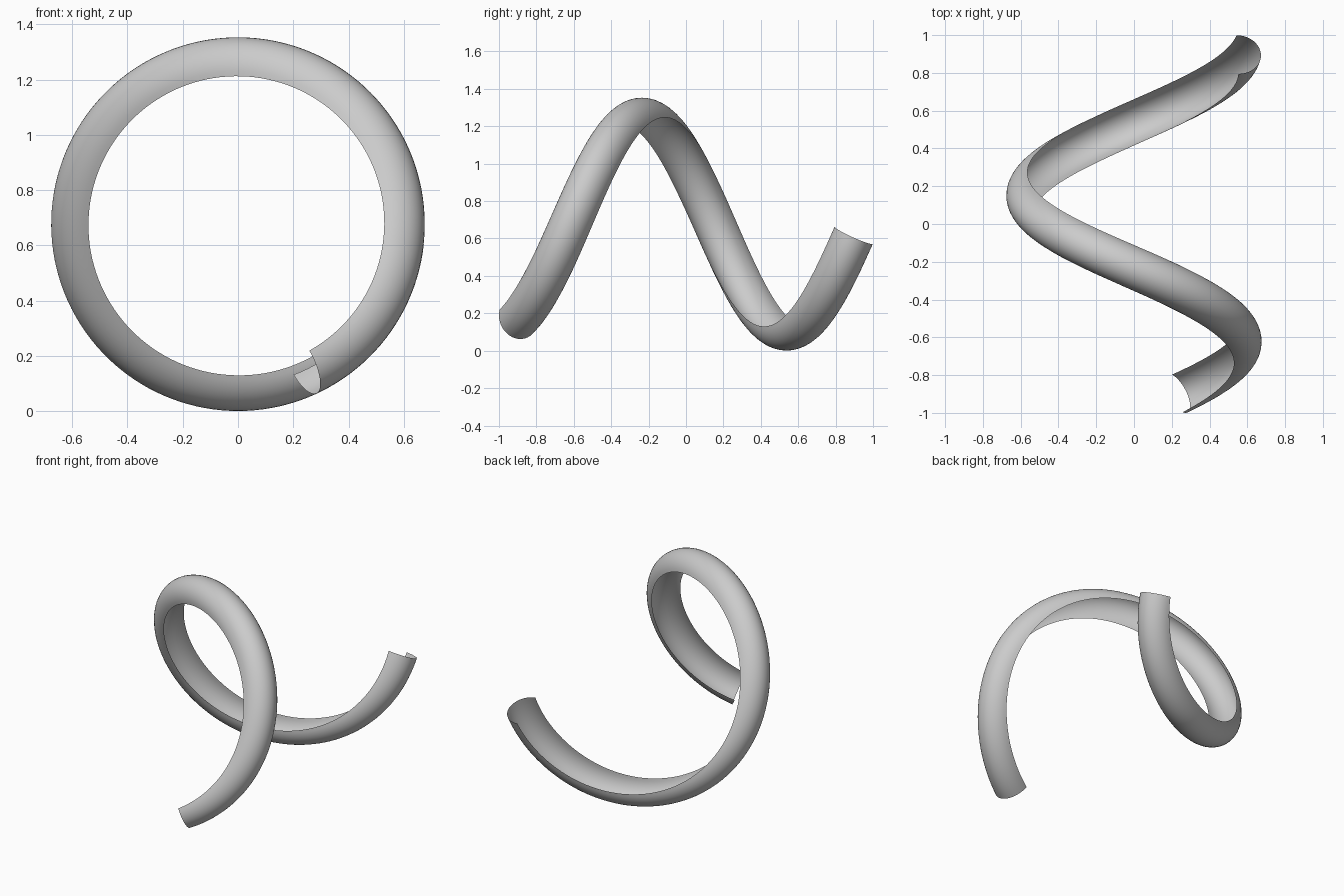
import bpy, bmesh, math
from mathutils import Vector

if "Cube" in bpy.data.objects:
    bpy.data.objects.remove(bpy.data.objects["Cube"])

# Coil dimensions: axis runs along y
RADIUS, AXIS_Z, HALF_LEN = 0.551, 0.677, 0.897
START, END = math.radians(-65.4), math.radians(353.8)
HALF_WIDTH, DEPTH, TWIST = 0.112, 0.125, 0.25
STEPS, SIDES = 160, 20


def section_ring(f):
    """Points of the open half-round section at fraction f of the coil."""
    a = START + (END - START) * f
    rise = 2 * HALF_LEN / (END - START)
    out = Vector((math.cos(a), 0, math.sin(a)))
    along = Vector((-RADIUS * math.sin(a), rise, RADIUS * math.cos(a))).normalized()
    side = along.cross(out)
    centre = out * RADIUS + Vector((0, -HALF_LEN + 2 * HALF_LEN * f, AXIS_Z))
    # the section slowly rolls upright along the coil
    t = TWIST * (1 - f)
    u = out * math.cos(t) - side * math.sin(t)
    v = side * math.cos(t) + out * math.sin(t)
    arc = [math.pi * i / SIDES for i in range(SIDES + 1)]
    return [centre - v * HALF_WIDTH * math.cos(p) + u * DEPTH * math.sin(p) for p in arc]


# Spiral trough: one open sheet swept along the helix
bm = bmesh.new()
rings = [[bm.verts.new(p) for p in section_ring(k / STEPS)] for k in range(STEPS + 1)]
for r0, r1 in zip(rings, rings[1:]):
    for i in range(SIDES):
        bm.faces.new((r0[i], r0[i + 1], r1[i + 1], r1[i])).smooth = True

# Face the outer, convex side outwards
bm.faces.ensure_lookup_table()
bm.normal_update()
mid = bm.faces[(STEPS // 2) * SIDES + SIDES // 2]
c = mid.calc_center_median()
if mid.normal.dot(Vector((c.x, 0, c.z - AXIS_Z))) < 0:
    bmesh.ops.reverse_faces(bm, faces=bm.faces[:])

mesh = bpy.data.meshes.new("spiral_trough")
bm.to_mesh(mesh)
bm.free()
grey = bpy.data.materials.new("light_grey")
grey.diffuse_color = (0.6, 0.6, 0.6, 1)
grey.use_nodes = True
grey.node_tree.nodes["Principled BSDF"].inputs["Base Color"].default_value = grey.diffuse_color
mesh.materials.append(grey)
bpy.context.collection.objects.link(bpy.data.objects.new("spiral_trough", mesh))
